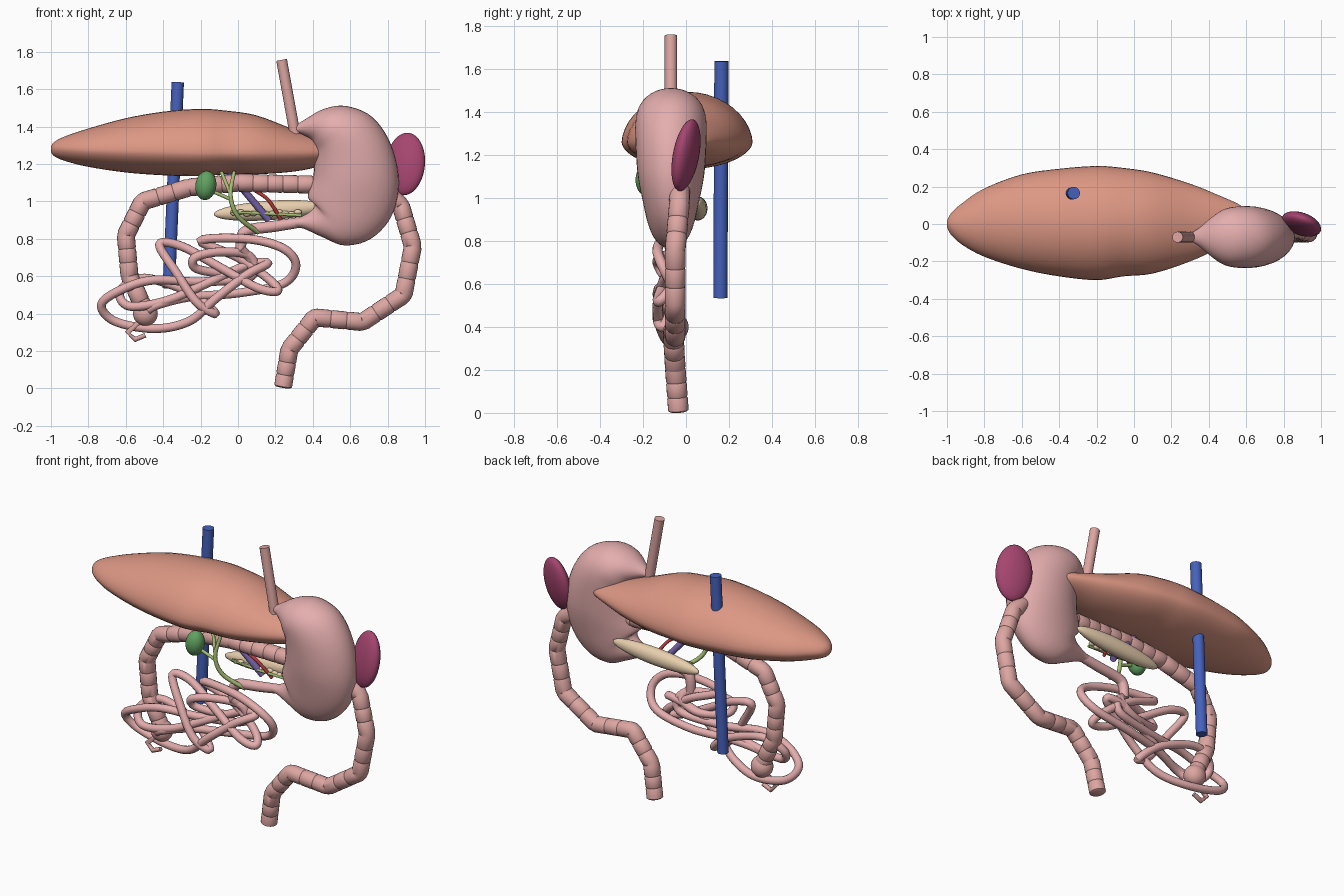
import bpy, math
from mathutils import Vector, Euler

if "Cube" in bpy.data.objects:
    bpy.data.objects.remove(bpy.data.objects["Cube"])

def material(name, r, g, b):
    m = bpy.data.materials.new(name)
    m.diffuse_color = (r, g, b, 1)
    m.use_nodes = True
    m.node_tree.nodes["Principled BSDF"].inputs["Base Color"].default_value = m.diffuse_color
    return m

PINK = material("pink", .78, .42, .42)
ROSE = material("rose", .72, .38, .36)
LIVER = material("liver_brown", .72, .31, .23)
WINE = material("wine", .38, .06, .16)
GREEN = material("green", .12, .36, .12)
LIME = material("lime", .38, .52, .18)
TAN = material("tan", .80, .62, .42)
BLUE = material("blue", .06, .12, .50)
PURPLE = material("purple", .20, .14, .45)
RED = material("red", .60, .05, .05)

def catmull(rows, steps):
    """Smoothly interpolate rows of numbers."""
    out, n = [], len(rows)
    for i in range(n - 1):
        p0, p1, p2, p3 = rows[max(i - 1, 0)], rows[i], rows[i + 1], rows[min(i + 2, n - 1)]
        for s in range(steps):
            t = s / steps
            out.append(tuple(.5 * (2 * b + (c - a) * t + (2 * a - 5 * b + 4 * c - d) * t * t
                                   + (3 * b - a - 3 * c + d) * t ** 3)
                             for a, b, c, d in zip(p0, p1, p2, p3)))
    return out + [tuple(rows[-1])]

def loft(name, rings, mat, angle=45):
    """Skin a list of equal-length rings and cap both ends."""
    n = len(rings[0])
    faces = [(i * n + j, i * n + (j + 1) % n, (i + 1) * n + (j + 1) % n, (i + 1) * n + j)
             for i in range(len(rings) - 1) for j in range(n)]
    last = (len(rings) - 1) * n
    faces += [tuple(reversed(range(n))), tuple(range(last, last + n))]
    me = bpy.data.meshes.new(name)
    me.from_pydata([v for r in rings for v in r], [], faces)
    me.materials.append(mat)
    ob = bpy.data.objects.new(name, me)
    bpy.context.collection.objects.link(ob)
    bpy.ops.object.select_all(action='DESELECT')
    ob.select_set(True)
    bpy.context.view_layer.objects.active = ob
    bpy.ops.object.mode_set(mode='EDIT')
    bpy.ops.mesh.select_all(action='SELECT')
    bpy.ops.mesh.normals_make_consistent(inside=False)
    bpy.ops.object.mode_set(mode='OBJECT')
    bpy.ops.object.shade_smooth_by_angle(angle=math.radians(angle))
    return ob

def tube(name, path, mat, sides=16):
    """Round tube along rows of (x, y, z, radius)."""
    pts = [Vector(p[:3]) for p in path]
    rings, side = [], Vector((0, 1, 0))
    for i, p in enumerate(pts):
        t = (pts[min(i + 1, len(pts) - 1)] - pts[max(i - 1, 0)]).normalized()
        side = (side - t * side.dot(t)).normalized()
        up = t.cross(side)
        rings.append([p + path[i][3] * (side * math.cos(a) + up * math.sin(a))
                      for a in (2 * math.pi * k / sides for k in range(sides))])
    return loft(name, rings, mat)

def ellipsoid(name, loc, size, rot, mat):
    bpy.ops.mesh.primitive_uv_sphere_add(segments=32, ring_count=20, location=loc,
                                         rotation=[math.radians(a) for a in rot])
    ob = bpy.context.object
    ob.name, ob.scale = name, size
    ob.data.materials.append(mat)
    bpy.ops.object.shade_smooth()
    return ob

# Liver: lens sections along x (x, front y, back y, edge z, top z, bottom z)
sections = [(-1, -.015, .015, 1.28, 1.295, 1.265), (-.98, -.055, .055, 1.28, 1.32, 1.24),
            (-.92, -.11, .11, 1.28, 1.35, 1.215), (-.8, -.175, .19, 1.275, 1.39, 1.185),
            (-.6, -.24, .265, 1.27, 1.445, 1.155), (-.4, -.28, .295, 1.265, 1.48, 1.14),
            (-.2, -.30, .31, 1.26, 1.495, 1.135), (-.06, -.28, .30, 1.26, 1.485, 1.145),
            (.1, -.265, .275, 1.26, 1.46, 1.145), (.3, -.2, .215, 1.26, 1.385, 1.16),
            (.45, -.13, .155, 1.26, 1.34, 1.19), (.57, -.05, .1, 1.26, 1.30, 1.22),
            (.62, .02, .05, 1.26, 1.27, 1.25)]
rings = []
for x, f, b, zm, zt, zb in catmull(sections, 4):
    ring = []
    for k in range(40):
        c, s = math.cos(k * math.pi / 20), math.sin(k * math.pi / 20)
        h = (zt - zm) if s > 0 else (zm - zb)
        ring.append((x, (f + b) / 2 + c * (b - f) / 2,
                     zm + h * math.copysign(abs(s) ** 1.12, s)))
    rings.append(ring)
loft("liver", rings, LIVER, 60)

# Stomach: ellipses between inner and outer curve (inner x z, outer x z, half depth)
sections = [(.305, 1.37, .30, 1.40, .02), (.34, 1.36, .36, 1.44, .05), (.39, 1.33, .46, 1.495, .11),
            (.41, 1.29, .58, 1.51, .15), (.415, 1.26, .72, 1.45, .165), (.41, 1.21, .82, 1.30, .165),
            (.40, 1.12, .86, 1.10, .155), (.375, 1.04, .82, .92, .13), (.38, 1.01, .71, .80, .11),
            (.41, .985, .57, .765, .09), (.39, .95, .45, .81, .065), (.34, .92, .35, .855, .04),
            (.30, .91, .30, .86, .028)]
rings = []
for ax, az, bx, bz, hy in catmull(sections, 5):
    a, b = Vector((ax, -.07, az)), Vector((bx, -.07, bz))
    rings.append([(a + b) / 2 + (b - a) / 2 * math.cos(t) + Vector((0, hy * math.sin(t), 0))
                  for t in (k * math.pi / 18 for k in range(36))])
loft("stomach", rings, PINK, 70)
tube("esophagus", [(.305, -.07, 1.36, .029), (.233, -.07, 1.757, .029)], ROSE, 24)

# Spleen, gallbladder, pancreas
ellipsoid("spleen", (.895, 0, 1.2), (.11, .052, .17), (-11, 0, -20), WINE)
ellipsoid("gallbladder", (-.172, -.18, 1.085), (.056, .055, .078), (0, 8, 0), GREEN)
ellipsoid("pancreas", (.17, .055, .952), (.3, .045, .052), (0, -4, 0), TAN)
for i in range(11):
    ellipsoid("pancreas_lobule", (-.02 + .034 * i, .008, .938 + .006 * math.sin(i * 2)),
              (.021, .014, .014), (0, 0, 0), TAN)
tube("pancreatic_duct", [(-.04, 0, .945, .008), (.15, -.01, .935, .008), (.34, 0, .925, .008)], LIME, 8)

# Vessels and bile ducts
tube("vena_cava", [(-.37, .16, .535, .033), (-.322, .165, 1.638, .033)], BLUE, 24)
tube("portal_vein", [(-.06, -.06, 1.17, .019), (.165, .01, .90, .019)], PURPLE)
tube("hepatic_artery", catmull([(-.03, -.05, 1.17, .01), (.06, -.06, 1.08, .01),
                                (.16, -.04, 1.01, .01), (.23, .01, .90, .01)], 5), RED, 10)
tube("common_bile_duct", catmull([(-.02, -.14, 1.16, .01), (-.04, -.17, 1.03, .012),
                                  (0, -.15, .92, .013), (.11, -.08, .835, .013)], 5), LIME, 10)
tube("cystic_duct", [(-.15, -.18, 1.06, .01), (-.035, -.17, 1.01, .01)], LIME, 10)
tube("hepatic_duct", [(-.09, -.12, 1.16, .01), (-.04, -.17, 1.04, .01)], LIME, 10)

# Small intestine: duodenum, then looping coils in a shallow slab (x, z)
tube("duodenum", catmull([(.33, -.07, .888, .028), (.2, -.07, .868, .03), (.06, -.07, .848, .03),
                          (.02, -.07, .81, .03), (.015, -.07, .73, .028)], 5), PINK)
coil = [(.015, .75), (.06, .68), (-.05, .62), (-.22, .64), (-.23, .70), (-.1, .73), (.06, .71),
        (.07, .60), (-.2, .57), (-.45, .58), (-.62, .53), (-.73, .45), (-.66, .36), (-.45, .32),
        (-.26, .36), (-.12, .48), (.05, .61), (.16, .67), (.05, .66), (-.15, .57), (-.38, .47),
        (-.58, .44), (-.63, .52), (-.5, .59), (-.25, .51), (-.12, .40), (-.22, .46), (-.33, .62),
        (-.42, .77), (-.3, .76), (-.1, .65), (.1, .54), (.21, .52), (.17, .58), (.0, .70),
        (-.2, .79), (.05, .80), (.24, .75), (.31, .66), (.24, .56), (.0, .51), (-.25, .49),
        (-.42, .45), (-.48, .42)]
tube("small_intestine", catmull([(x, -.085 + .048 * math.sin(i * 1.15), z, .024)
                                 for i, (x, z) in enumerate(coil)], 7), PINK, 12)

# Colon: angular path, pinched at each segment
bends = [Vector(p) for p in [(-.49, -.05, .40), (-.58, -.05, .60), (-.6, -.05, .82), (-.51, -.05, 1.0),
                             (-.26, -.06, 1.075), (0, -.06, 1.10), (.4, -.05, 1.09), (.80, -.03, 1.04),
                             (.87, -.03, .98), (.935, -.05, .76), (.885, -.05, .50), (.665, -.05, .355),
                             (.41, -.06, .38), (.275, -.05, .21), (.24, -.035, .006)]]
path = []
for a, b in zip(bends, bends[1:]):
    n = max(1, round((b - a).length / .08))
    for i in range(n):
        for t, k in ((0, .92), (.1, 1), (.9, 1)):
            path.append((*a.lerp(b, (i + t) / n), .048 * k))
path.append((*bends[-1], .038))
tube("colon", path, ROSE, 20)
ellipsoid("cecum", (-.495, -.05, .40), (.066, .062, .066), (0, 0, 0), ROSE)
tube("appendix", [(-.52, -.05, .36, .016), (-.59, -.06, .30, .015), (-.55, -.06, .262, .015),
                  (-.495, -.06, .285, .013)], ROSE, 10)
